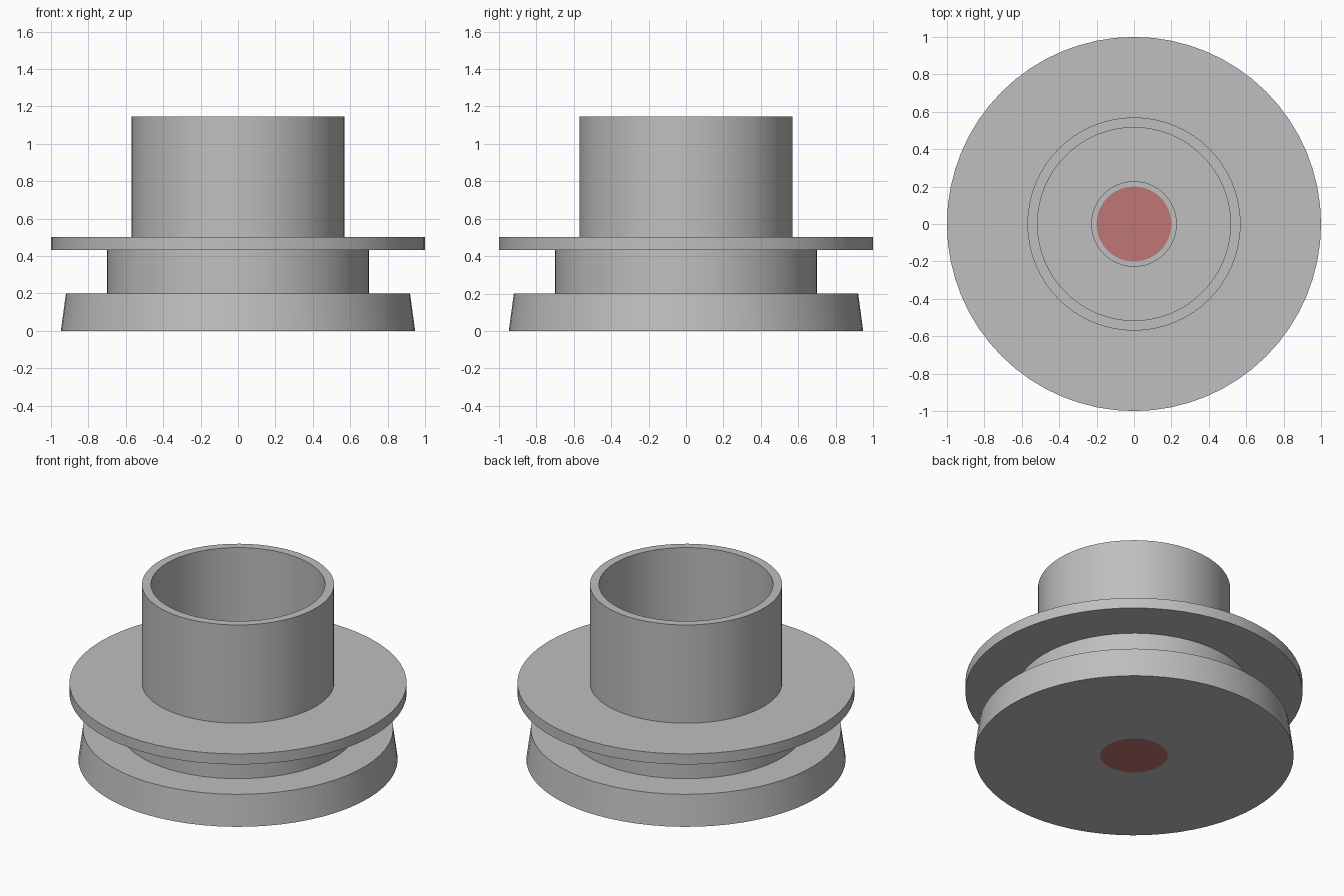
import bpy
import bmesh
import math

if "Cube" in bpy.data.objects:
    bpy.data.objects.remove(bpy.data.objects["Cube"])

SEGMENTS = 64


def material(name, rgb):
    mat = bpy.data.materials.new(name)
    mat.diffuse_color = (*rgb, 1.0)
    mat.use_nodes = True
    mat.node_tree.nodes["Principled BSDF"].inputs["Base Color"].default_value = mat.diffuse_color
    return mat


grey = material("light_grey", (0.52, 0.52, 0.53))
red = material("muted_red", (0.53, 0.18, 0.18))


def lathe(name, profile, red_radius=0.0):
    """Revolve (radius, z) points about z; flat faces within red_radius turn red."""
    bm = bmesh.new()
    verts = [bm.verts.new((r, 0, z)) for r, z in profile]
    edges = [bm.edges.new(pair) for pair in zip(verts, verts[1:])]
    bmesh.ops.spin(bm, geom=verts + edges, axis=(0, 0, 1), cent=(0, 0, 0),
                   angle=math.tau, steps=SEGMENTS, use_duplicate=False)
    bmesh.ops.remove_doubles(bm, verts=bm.verts, dist=1e-4)
    bmesh.ops.recalc_face_normals(bm, faces=bm.faces)
    for face in bm.faces:
        if all(v.co.xy.length < red_radius + 1e-4 for v in face.verts):
            face.material_index = 1
    mesh = bpy.data.meshes.new(name)
    bm.to_mesh(mesh)
    bm.free()
    mesh.materials.append(grey)
    mesh.materials.append(red)
    obj = bpy.data.objects.new(name, mesh)
    bpy.context.collection.objects.link(obj)
    bpy.ops.object.select_all(action='DESELECT')
    obj.select_set(True)
    bpy.context.view_layer.objects.active = obj
    bpy.ops.object.shade_smooth_by_angle(angle=math.radians(30))
    return obj


# Stepped body: tapered foot, neck, flange and open sleeve, with a low centre
# boss on the sleeve floor; the centre spots on boss and underside are red
lathe("stepped_body", [
    (0, 0), (0.2, 0), (0.947, 0), (0.92, 0.2),        # foot
    (0.7, 0.2), (0.7, 0.433),                         # neck
    (1.0, 0.433), (1.0, 0.502),                       # flange
    (0.57, 0.502), (0.57, 1.145),                     # sleeve outside
    (0.516, 1.145), (0.516, 0.502),                   # sleeve inside
    (0.229, 0.502), (0.229, 0.54),                    # centre boss
    (0.2, 0.54), (0, 0.54),
], red_radius=0.2)
